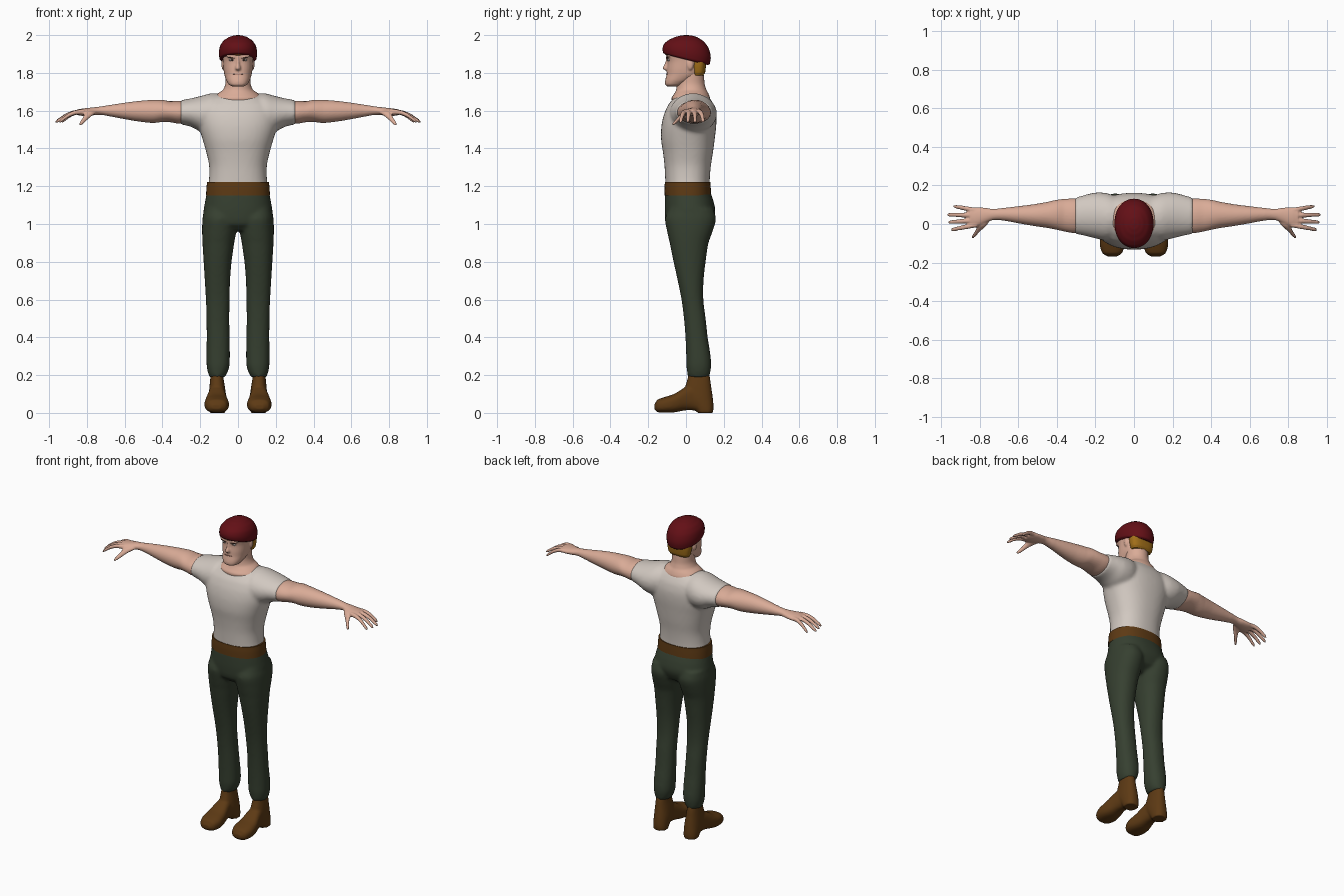
import bpy, bmesh, math
from mathutils import Matrix, Vector


def material(name, rgb):
    m = bpy.data.materials.new(name)
    m.diffuse_color = (*rgb, 1)
    return m


SKIN = material("skin", (0.70, 0.41, 0.31))
SHIRT = material("off white cloth", (0.64, 0.58, 0.53))
GREEN = material("dark green cloth", (0.037, 0.051, 0.030))
BROWN = material("brown leather", (0.11, 0.042, 0.007))
RED = material("dark red wool", (0.125, 0.005, 0.008))
HAIR = material("blond hair", (0.36, 0.16, 0.010))
WHITE = material("eye white", (0.70, 0.68, 0.65))
DARK = material("dark brown", (0.06, 0.03, 0.02))
LIP = material("lip", (0.36, 0.15, 0.11))


def loft(bm, axis, rows, n=32, power=2.0, side=1, steps=4):
    """Closed tube of rounded sections: row = (position, a0, a1, b0, b1)."""
    dense = []
    for i in range(len(rows) - 1):
        p = [rows[max(0, min(len(rows) - 1, i + k))] for k in (-1, 0, 1, 2)]
        for s in range(steps):
            t = s / steps
            row = [p[1][0] + (p[2][0] - p[1][0]) * t]
            for c in range(1, 5):
                a, b, d, e = (q[c] for q in p)
                row.append(0.5 * (2 * b + (d - a) * t + (2 * a - 5 * b + 4 * d - e) * t * t
                                  + (3 * b - a - 3 * d + e) * t ** 3))
            dense.append(row)
    dense.append(rows[-1])
    rings = []
    for t, a0, a1, b0, b1 in dense:
        ring = []
        for k in range(n):
            ang = 2 * math.pi * k / n
            c, s = math.cos(ang), math.sin(ang)
            a = (a0 + a1) / 2 + (a1 - a0) / 2 * math.copysign(abs(c) ** (2 / power), c)
            b = (b0 + b1) / 2 + (b1 - b0) / 2 * math.copysign(abs(s) ** (2 / power), s)
            x, y, z = {"x": (t, a, b), "y": (a, t, b), "z": (a, b, t)}[axis]
            ring.append(bm.verts.new((x * side, y, z)))
        rings.append(ring)
    for r, q in zip(rings, rings[1:]):
        for k in range(n):
            bm.faces.new((r[k], r[(k + 1) % n], q[(k + 1) % n], q[k]))
    bm.faces.new(rings[0])
    bm.faces.new(rings[-1])


def sym(rows):
    """Rows (z, half width, y0, y1) centred on x = 0."""
    return [(z, -w, w, y0, y1) for z, w, y0, y1 in rows]


def ellipsoid(bm, centre, radii, tilt=0.0):
    m = Matrix.Translation(Vector(centre)) @ Matrix.Rotation(tilt, 4, "Y") @ Matrix.Diagonal((*radii, 1))
    bmesh.ops.create_uvsphere(bm, u_segments=16, v_segments=10, radius=1, matrix=m)


def finish(name, bm, mat, voxel=0.0, smooth=4):
    bmesh.ops.recalc_face_normals(bm, faces=bm.faces)
    me = bpy.data.meshes.new(name)
    bm.to_mesh(me)
    bm.free()
    me.materials.append(mat)
    ob = bpy.data.objects.new(name, me)
    bpy.context.collection.objects.link(ob)
    bpy.context.view_layer.objects.active = ob
    ob.select_set(True)
    bpy.ops.object.shade_smooth_by_angle(angle=math.radians(50))
    ob.select_set(False)
    if voxel:  # fuse overlapping volumes into one soft skin
        r = ob.modifiers.new("fuse", "REMESH")
        r.mode, r.voxel_size, r.use_smooth_shade = "VOXEL", voxel, True
        s = ob.modifiers.new("soften", "SMOOTH")
        s.factor, s.iterations = 0.5, smooth
    return ob


# Shirt: torso and two short sleeves
bm = bmesh.new()
loft(bm, "z", sym([(1.18, .160, -.108, .125), (1.24, .153, -.110, .126), (1.31, .153, -.114, .132),
                   (1.38, .168, -.122, .143), (1.45, .188, -.132, .152), (1.52, .208, -.130, .160),
                   (1.58, .214, -.117, .160), (1.63, .198, -.095, .148), (1.665, .150, -.068, .128),
                   (1.685, .105, -.050, .112)]), power=2.3, n=48)
for s in (1, -1):
    loft(bm, "x", [(.08, -.06, .14, 1.50, 1.69), (.14, -.085, .16, 1.48, 1.692), (.20, -.075, .163, 1.49, 1.677),
                   (.25, -.062, .152, 1.515, 1.665), (.307, -.052, .137, 1.527, 1.656)], side=s)
finish("shirt", bm, SHIRT, 0.01, 6)

# Belt
bm = bmesh.new()
loft(bm, "z", sym([(1.15, .169, -.114, .133), (1.19, .167, -.114, .131), (1.222, .164, -.112, .129)]), power=2.3, n=48)
finish("belt", bm, BROWN)

# Trousers: hips and two legs
bm = bmesh.new()
loft(bm, "z", sym([(1.17, .165, -.110, .130), (1.12, .174, -.112, .146), (1.06, .183, -.112, .155),
                   (1.00, .175, -.104, .130), (.965, .12, -.07, .08)]), power=2.3, n=48)
for s in (1, -1):
    loft(bm, "z", [(1.08, .02, .18, -.09, .145), (1.03, .006, .188, -.111, .159), (.97, .008, .190, -.102, .144),
                   (.90, .020, .188, -.086, .119), (.80, .034, .182, -.066, .104), (.70, .042, .176, -.044, .093),
                   (.60, .044, .170, -.024, .092), (.50, .046, .167, -.011, .104), (.40, .044, .166, -.003, .115),
                   (.30, .043, .167, .001, .130), (.25, .045, .166, .002, .133), (.215, .055, .160, .006, .129),
                   (.19, .068, .152, .010, .124)], power=2.2, side=s)
finish("trousers", bm, GREEN, 0.01, 4)

# Boots: ankle shaft, foot and heel
for s, side in ((1, "left"), (-1, "right")):
    bm = bmesh.new()
    loft(bm, "z", [(.23, .080, .142, .018, .118), (.18, .076, .147, .008, .128), (.13, .068, .152, -.005, .135),
                   (.08, .062, .155, .0, .142), (.03, .064, .154, .04, .146), (0, .066, .152, .06, .143)],
         power=2.3, side=s)
    loft(bm, "y", [(-.168, .085, .140, .018, .045), (-.152, .062, .164, .004, .070), (-.11, .048, .177, .001, .085),
                   (-.06, .053, .174, .003, .102), (0, .064, .160, .014, .138), (.05, .070, .152, .012, .15),
                   (.10, .070, .150, .0, .10)], power=2.6, side=s)
    finish(side + "_boot", bm, BROWN, 0.007, 4)

# Arms: upper arm, forearm, palm, fingers and thumb
FINGERS = [(.070, .092, .935), (.046, .048, .968), (.020, .009, .963), (-.004, -.030, .948)]
for s, side in ((1, "left"), (-1, "right")):
    bm = bmesh.new()
    loft(bm, "x", [(.24, -.04, .128, 1.54, 1.645), (.31, -.047, .132, 1.531, 1.652), (.36, -.039, .130, 1.539, 1.650),
                   (.40, -.030, .125, 1.540, 1.657), (.45, -.020, .114, 1.535, 1.657),
                   (.52, -.010, .102, 1.542, 1.652), (.60, .004, .092, 1.555, 1.642),
                   (.68, .018, .083, 1.570, 1.630), (.73, .020, .078, 1.578, 1.622),
                   (.77, .005, .084, 1.575, 1.617), (.82, -.016, .087, 1.572, 1.612),
                   (.85, -.012, .083, 1.576, 1.607)], side=s)
    for y0, y1, tip in FINGERS:
        rows = []
        for t, z, r in ((0, 1.593, .014), (.35, 1.590, .0125), (.65, 1.573, .0115), (.93, 1.547, .0095), (1, 1.54, .005)):
            x, y = .815 + (tip - .815) * t, y0 + (y1 - y0) * t
            rows.append((x, y - r, y + r, z - r, z + r))
        loft(bm, "x", rows, n=12, side=s)
    loft(bm, "y", [(.02, .745, .80, 1.58, 1.605), (-.01, .765, .812, 1.568, 1.598), (-.035, .793, .822, 1.547, 1.575),
                   (-.06, .816, .838, 1.526, 1.548), (-.074, .829, .842, 1.520, 1.533)], n=12, side=s)
    finish(side + "_arm", bm, SKIN, 0.005, 3)

# Neck with bare collar area
bm = bmesh.new()
loft(bm, "z", sym([(1.64, .125, -.072, .125), (1.668, .128, -.076, .127), (1.69, .108, -.062, .119),
                   (1.71, .080, -.052, .108), (1.74, .067, -.048, .099), (1.78, .065, -.045, .095),
                   (1.82, .065, -.04, .09)]))
finish("neck", bm, SKIN)

# Head with nose, brow ridge, ears and chin
bm = bmesh.new()
loft(bm, "z", sym([(1.727, .028, -.098, -.045), (1.737, .048, -.110, -.015), (1.76, .062, -.110, .030),
                   (1.79, .072, -.103, .075), (1.82, .077, -.101, .088), (1.86, .080, -.098, .096),
                   (1.90, .083, -.104, .102), (1.94, .078, -.085, .095)]), power=2.3)
loft(bm, "z", sym([(1.885, .008, -.105, -.07), (1.85, .010, -.112, -.07), (1.828, .015, -.123, -.07),
                   (1.818, .016, -.119, -.07), (1.811, .010, -.105, -.07)]), n=16)
for s in (1, -1):
    ellipsoid(bm, (s * .034, -.090, 1.885), (.030, .014, .008), s * -.2)
    ellipsoid(bm, (s * .078, .022, 1.845), (.010, .018, .030))
ellipsoid(bm, (0, -.100, 1.752), (.026, .012, .014))
finish("head", bm, SKIN, 0.005, 2)

# Eyes, pupils and brows
for s, side in ((1, "left"), (-1, "right")):
    for part, mat, c, r, tilt in (("eye", WHITE, (.033, -.090, 1.868), (.014, .009, .006), 0),
                                  ("pupil", DARK, (.032, -.097, 1.868), (.005, .003, .005), 0),
                                  ("brow", DARK, (.035, -.099, 1.880), (.019, .005, .0025), -.2)):
        bm = bmesh.new()
        ellipsoid(bm, (s * c[0], c[1], c[2]), r, s * tilt)
        finish(side + "_" + part, bm, mat)

# Mouth
bm = bmesh.new()
ellipsoid(bm, (0, -.097, 1.793), (.028, .008, .003))
finish("mouth", bm, LIP)

# Hair at the nape and a small fringe
bm = bmesh.new()
loft(bm, "z", sym([(1.787, .064, .035, .092), (1.80, .072, .030, .101), (1.84, .079, .025, .106),
                   (1.89, .08, .02, .108)]), power=2.6)
ellipsoid(bm, (0, -.100, 1.902), (.030, .012, .010))
finish("hair", bm, HAIR)

# Knitted cap, its rim lower at the back
bm = bmesh.new()
loft(bm, "z", sym([(1.870, .090, -.110, .116), (1.877, .098, -.121, .126), (1.91, .101, -.124, .131),
                   (1.945, .094, -.113, .119), (1.972, .075, -.088, .094), (1.990, .048, -.055, .060),
                   (1.998, .024, -.028, .032), (2.0, .006, -.006, .010)]), n=40, power=2.1)
for v in bm.verts:
    v.co.z -= 0.25 * v.co.y * (2.0 - v.co.z) / 0.13
finish("cap", bm, RED)
